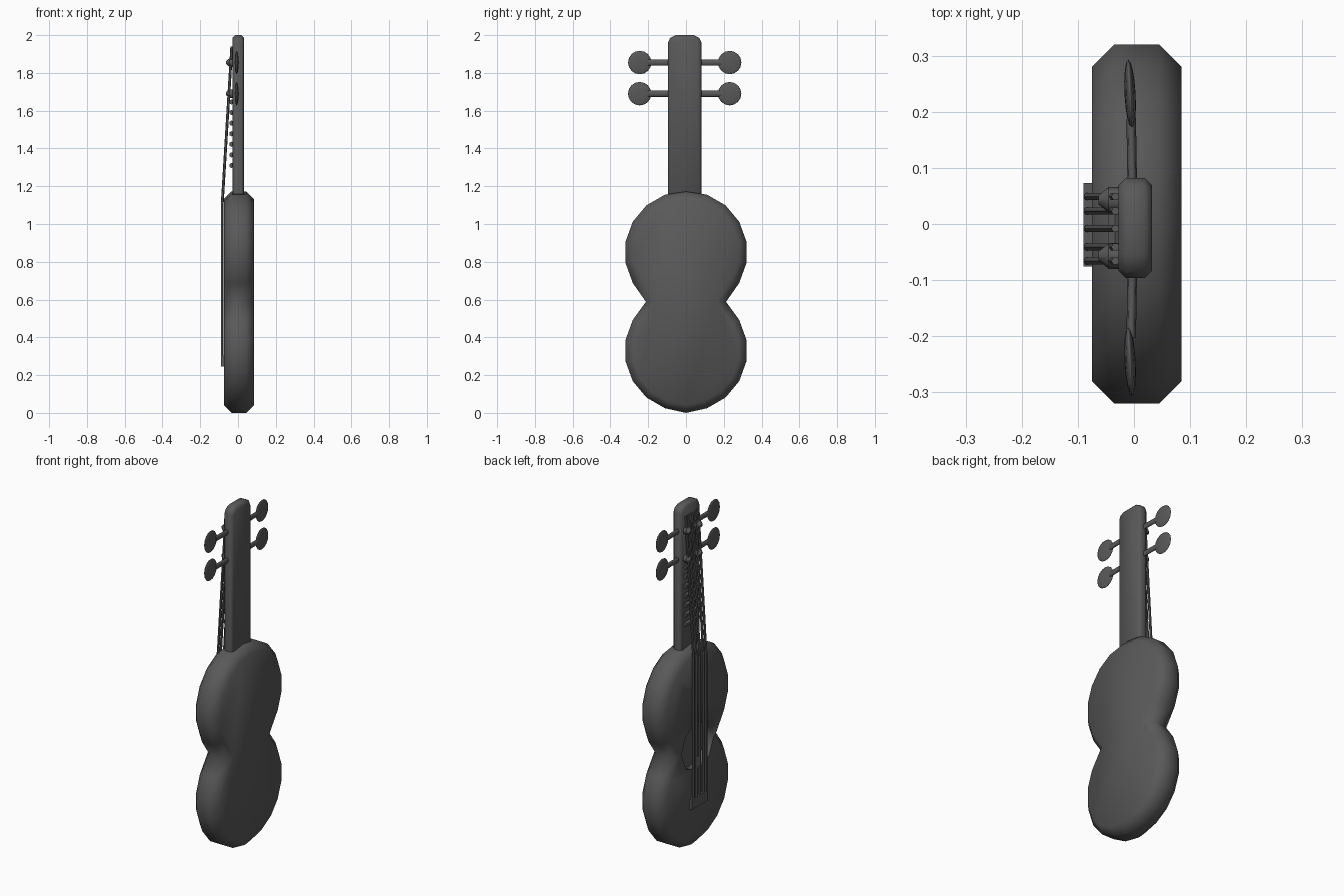
import bpy, bmesh
from math import radians, sin, cos, pi
from mathutils import Vector

if "Cube" in bpy.data.objects:
    bpy.data.objects.remove(bpy.data.objects["Cube"])

# dark finish shared by every part
dark = bpy.data.materials.new("dark_finish")
dark.diffuse_color = (0.1, 0.1, 0.1, 1)
dark.use_nodes = True
dark.node_tree.nodes["Principled BSDF"].inputs["Base Color"].default_value = dark.diffuse_color


def finish(obj, angle=50):
    obj.data.materials.append(dark)
    bpy.ops.object.select_all(action='DESELECT')
    bpy.context.view_layer.objects.active = obj
    obj.select_set(True)
    bpy.ops.object.shade_smooth_by_angle(angle=radians(angle))
    return obj


def prism(name, outline, x0, x1, bevel=0.0, angle=50):
    """Extrude a (y, z) outline from x0 to x1, with optional chamfered edges."""
    bm = bmesh.new()
    face = bm.faces.new([bm.verts.new((x0, y, z)) for y, z in outline])
    ext = bmesh.ops.extrude_face_region(bm, geom=[face])
    moved = [v for v in ext['geom'] if isinstance(v, bmesh.types.BMVert)]
    bmesh.ops.translate(bm, verts=moved, vec=(x1 - x0, 0, 0))
    if bevel:
        rims = [e for e in bm.edges if abs(e.verts[0].co.x - e.verts[1].co.x) < 1e-5]
        bmesh.ops.bevel(bm, geom=rims, offset=bevel, segments=1, affect='EDGES', profile=0.5)
    bmesh.ops.recalc_face_normals(bm, faces=bm.faces)
    me = bpy.data.meshes.new(name)
    bm.to_mesh(me)
    bm.free()
    obj = bpy.data.objects.new(name, me)
    bpy.context.collection.objects.link(obj)
    return finish(obj, angle)


def rod(name, a, b, r, sides=8, tip=None):
    """Cylinder or cone running from a to b."""
    a, b = Vector(a), Vector(b)
    bpy.ops.mesh.primitive_cone_add(vertices=sides, radius1=r, radius2=r if tip is None else tip,
                                    depth=(b - a).length, location=(a + b) / 2)
    obj = bpy.context.object
    obj.name = name
    obj.rotation_euler = (b - a).to_track_quat('Z', 'Y').to_euler()
    return finish(obj)


# body: figure-eight outline with chamfered rims
R = 0.325
side = [(R * cos(radians(a)), 0.85 + R * sin(radians(a))) for a in (70, 50, 30, 10, -10, -30)]
side += [(0.212, 0.588)]
side += [(R * cos(radians(a)), 0.33 + R * sin(radians(a))) for a in (30, 10, -10, -30, -50, -70)]
outline = [(0, 1.172)] + side + [(0, 0.0)] + [(-y, z) for y, z in reversed(side)]
body = prism("body", outline, -0.075, 0.085, 0.04)

# sound hole recessed into the front
hole = [(0.15 * cos(i * pi / 4), 0.59 + 0.14 * sin(i * pi / 4)) for i in range(8)]
cutter = prism("sound_hole_cutter", hole, -0.2, -0.02)
cutter.hide_render = True
cutter.hide_set(True)
cut = body.modifiers.new("sound_hole", 'BOOLEAN')
cut.operation = 'DIFFERENCE'
cut.object = cutter
cut.solver = 'EXACT'

# neck with rounded top corners
prism("neck", [(-0.096, 1.1), (0.082, 1.1), (0.082, 1.96), (0.07, 1.985), (0.04, 2.0),
               (-0.054, 2.0), (-0.084, 1.985), (-0.096, 1.96)], -0.028, 0.032, 0.013)

# tuning pegs, their shafts and the string posts
for z in (1.69, 1.855):
    for s in (-1, 1):
        mid = -0.007
        shaft = rod("peg_shaft", (-0.002, mid + s * 0.07, z), (-0.006, mid + s * 0.195, z), 0.017)
        # flatten the shaft front to back
        for v in shaft.data.vertices:
            d = shaft.rotation_euler.to_matrix() @ v.co
            d.x *= 0.5
            v.co = shaft.rotation_euler.to_matrix().inverted() @ d
        bpy.ops.mesh.primitive_uv_sphere_add(segments=16, ring_count=8, radius=0.062,
                                             location=(-0.007, mid + s * 0.238, z))
        peg = bpy.context.object
        peg.name = "tuning_peg"
        peg.scale.x = 0.16
        peg.rotation_euler.z = radians(3)
        finish(peg)
        rod("string_post", (-0.02, mid + s * 0.05, z), (-0.045, mid + s * 0.05, z), 0.023)
        rod("string_post_cap", (-0.045, mid + s * 0.05, z), (-0.063, mid + s * 0.05, z), 0.023, tip=0.008)

# frets
for i in range(7):
    z = 1.31 + i * 0.056
    rod("fret", (-0.034, -0.07, z), (-0.034, 0.06, z), 0.014, 6)

# strings
for y in (0.049, 0.023, -0.008, -0.041, -0.066):
    rod("string_lower", (-0.083, y, 0.27), (-0.083, y, 1.12), 0.0075, 6)
    rod("string_upper", (-0.083, y, 1.115), (-0.033, y, 1.94), 0.0075, 6)

# bridge
prism("bridge", [(-0.076, 0.245), (0.073, 0.245), (0.073, 0.305), (-0.076, 0.305)], -0.09, -0.07)
